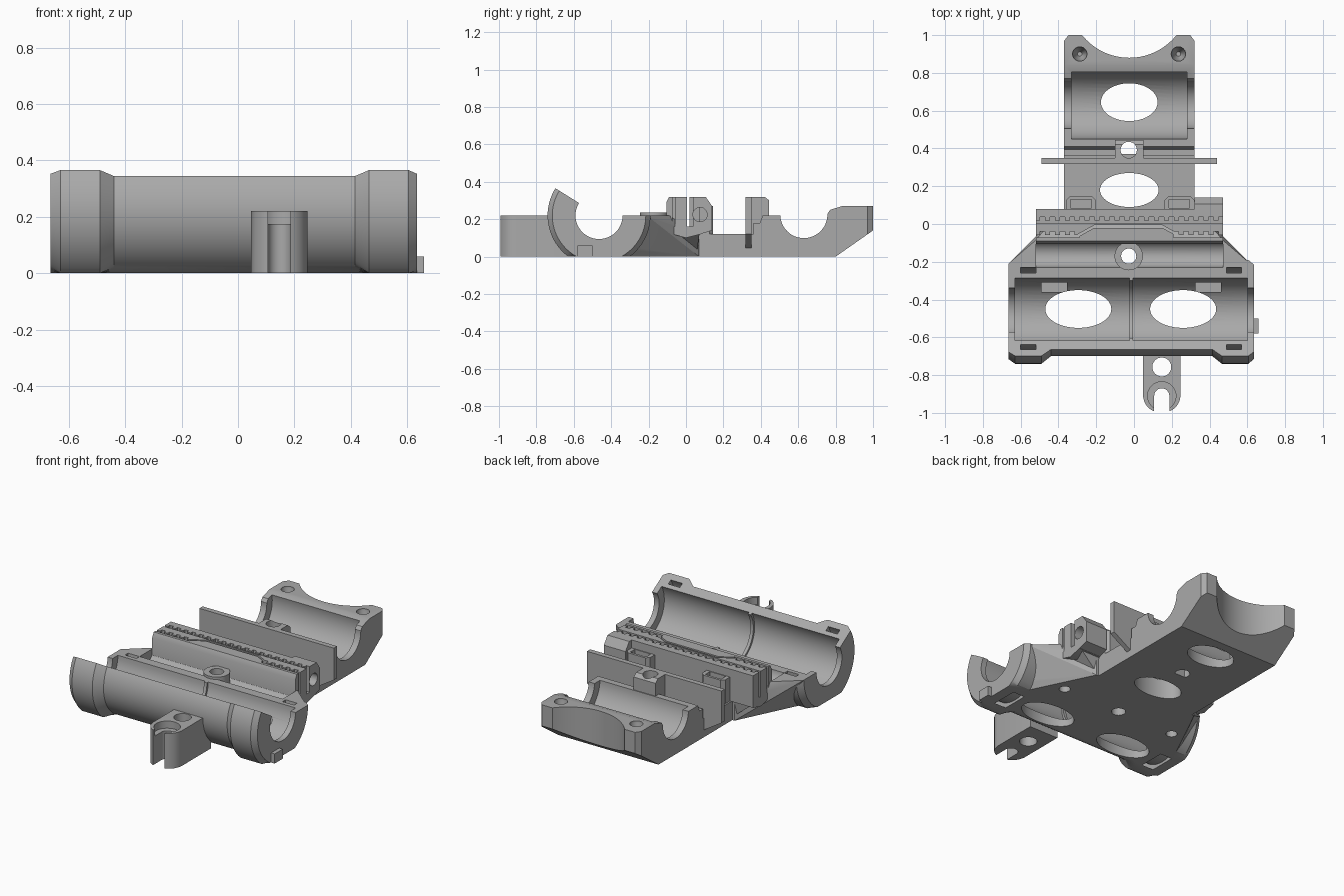
import bpy, bmesh, math
from mathutils import Vector

if "Cube" in bpy.data.objects:
    bpy.data.objects.remove(bpy.data.objects["Cube"])

grey = bpy.data.materials.new("plain grey")
grey.use_nodes = True
grey.diffuse_color = (0.4, 0.4, 0.4, 1)
grey.node_tree.nodes["Principled BSDF"].inputs["Base Color"].default_value = (0.4, 0.4, 0.4, 1)


def finish(name, bm):
    bmesh.ops.recalc_face_normals(bm, faces=bm.faces)
    mesh = bpy.data.meshes.new(name)
    bm.to_mesh(mesh)
    bm.free()
    mesh.materials.append(grey)
    ob = bpy.data.objects.new(name, mesh)
    bpy.context.collection.objects.link(ob)
    return ob


def loft(name, rings):
    bm = bmesh.new()
    loops = [[bm.verts.new(p) for p in ring] for ring in rings]
    n = len(loops[0])
    for a, b in zip(loops, loops[1:]):
        for i in range(n):
            j = (i + 1) % n
            bm.faces.new((a[i], a[j], b[j], b[i]))
    bm.faces.new(loops[0])
    bm.faces.new(loops[-1])
    return finish(name, bm)


def prism(name, pts, lo, hi, axis="z"):
    if axis == "x":
        return loft(name, [[(d, p, q) for p, q in pts] for d in (lo, hi)])
    return loft(name, [[(p, q, d) for p, q in pts] for d in (lo, hi)])


def box(name, x0, x1, y0, y1, z0, z1):
    return prism(name, [(x0, y0), (x1, y0), (x1, y1), (x0, y1)], z0, z1)


def arc(cx, cy, r, ry=None, a0=0, a1=360, n=48):
    full = a1 - a0 == 360
    angles = [math.radians(a0 + (a1 - a0) * i / (n if full else n - 1)) for i in range(n)]
    return [(cx + r * math.cos(a), cy + (ry or r) * math.sin(a)) for a in angles]


def hull(name, pts):
    bm = bmesh.new()
    for p in pts:
        bm.verts.new(p)
    res = bmesh.ops.convex_hull(bm, input=bm.verts)
    bmesh.ops.delete(bm, geom=list({v for v in res["geom_interior"] if isinstance(v, bmesh.types.BMVert)}), context="VERTS")
    return finish(name, bm)


def boolean(ob, other, mode="DIFFERENCE"):
    mod = ob.modifiers.new(mode, "BOOLEAN")
    mod.operation, mod.solver, mod.object = mode, "EXACT", other
    bpy.context.view_layer.objects.active = ob
    bpy.ops.object.modifier_apply(modifier=mod.name)


def cut(parts, cutters):
    for c in cutters:
        for ob in parts:
            boolean(ob, c)
        bpy.data.objects.remove(c)


def hole(x, y, r, ry=None, z0=-0.1, z1=0.5):
    return prism("cutter", arc(x, y, r, ry), z0, z1)


MID = -0.025            # centre line of the body across x
FY, RY, AZ = -0.465, 0.63, 0.22   # bearing axes

# Front bearing housing: open shell with thicker collars at both ends
rings = []
for x, r in ((-0.665, 0.25), (-0.63, 0.275), (-0.49, 0.275), (-0.44, 0.235),
             (0.415, 0.235), (0.465, 0.275), (0.605, 0.275), (0.635, 0.25)):
    section = [(y, max(z, 0)) for y, z in arc(FY, AZ, r, a0=148, a1=360, n=60)]
    rings.append([(x, y, z) for y, z in section + [(FY, AZ)]])
housing = loft("front_bearing_housing", rings)

# Flared deck behind the housing
deck = hull("flared_deck", [(MID + s * x, y, z) for s in (-1, 1) for x, y, z in (
    (0.36, 0.07, 0), (0.36, 0.07, 0.12), (0.6, -0.42, 0), (0.5, -0.09, 0.22),
    (0.5, -0.09, 0.17), (0.64, -0.21, 0.22), (0.64, -0.3, 0.22), (0.62, -0.38, 0.05))])
boolean(housing, deck, "UNION")
bpy.data.objects.remove(deck)

# Bearing channels, divider, tie loops and openings
cut([housing], [prism("cutter", arc(FY, AZ, 0.178), x0, x1, "x") for x0, x1 in ((-0.63, -0.025), (-0.005, 0.6))])
cut([housing], [prism("cutter", arc(FY, AZ, 0.126), -0.8, -0.5, "x"),
                prism("cutter", arc(FY, AZ, 0.126), 0.5, 0.8, "x"),
                prism("cutter", arc(FY, AZ, 0.165), -0.1, 0.1, "x")])
for x0 in (-0.6, 0.49):
    tie = prism("cutter", arc(FY, AZ, 0.235), x0, x0 + 0.08, "x")
    boolean(tie, core := prism("core", arc(FY, AZ, 0.205), x0 - 0.1, x0 + 0.2, "x"))
    bpy.data.objects.remove(core)
    cut([housing], [tie])
cut([housing], [hole(-0.295, -0.45, 0.175, 0.1), hole(0.26, -0.45, 0.175, 0.1)])
cut([housing], [box("cutter", x, x + 0.135, -0.36, -0.31, 0.04, 0.16) for x in (-0.49, 0.325)])
cut([housing], [hole(x, -0.17, 0.032, z1=0.1) for x in (-0.42, 0.37)])
cut([housing], [prism("cutter", arc(-0.16, 0.225, 0.07), -0.52, 0.47, "x")])
end_tab = box("end_tab", 0.6, 0.66, -0.58, -0.5, 0, 0.06)

# Central screw boss
boss = prism("centre_screw_boss", arc(-0.028, -0.17, 0.075), 0.05, 0.235)
cut([housing, boss], [hole(-0.028, -0.17, 0.04)])

# Belt clamp with toothed slots
clamp = prism("belt_clamp", [(-0.105, 0.13), (0.0, 0.1), (0.08, 0.12), (0.08, 0.32), (-0.09, 0.32), (-0.105, 0.29)], -0.52, 0.47, "x")
support = hull("clamp_support", [(MID + s * x, y, z) for s in (-1, 1) for x, y, z in (
    (0.37, -0.08, 0.04), (0.37, 0.06, 0.04), (0.494, -0.1, 0.14), (0.494, 0.075, 0.14))])
boolean(clamp, support, "UNION")
bpy.data.objects.remove(support)


def toothed_slot(x0, x1, y, pitch=0.0525):
    pts = [(x1, y), (x0, y)]
    x = x0
    while x + pitch <= x1 + 0.03:
        half = x + pitch / 2
        pts += [(x, y + 0.032), (half, y + 0.032), (half, y + 0.014), (x + pitch, y + 0.014)]
        x += pitch
    pts[0] = (pts[-1][0], y)
    return prism("cutter", pts, 0.16, 0.5)


cut([clamp], [toothed_slot(-0.55, 0.5, 0.005), toothed_slot(-0.55, -0.28, -0.072), toothed_slot(0.21, 0.5, -0.072)])
bridge = [(-0.3, -0.07), (-0.21, -0.02), (0.15, -0.02), (0.24, -0.07)]
cut([clamp], [prism("cutter", bridge + [(x, y + 0.014) for x, y in reversed(bridge)], 0.16, 0.5)])

# Screw lug on the clamp end and ribs behind it
lug = prism("clamp_screw_lug", [(0.075, 0.12), (0.14, 0.14), (0.14, 0.27), (0.105, 0.32), (0.075, 0.32)], 0.32, 0.47, "x")
cut([clamp, lug], [prism("cutter", arc(0.075, 0.225, 0.038), 0.3, 0.6, "x")])
for side, x in (("right", -0.36), ("left", 0.16)):
    rib = prism(side + "_clamp_rib", [(x, 0.07), (x + 0.16, 0.07), (x + 0.16, 0.125), (x + 0.14, 0.145), (x + 0.02, 0.145), (x, 0.125)], 0.1, 0.27)
    cut([rib], [box("cutter", x + 0.025, x + 0.135, 0.085, 0.13, 0.14, 0.4)])

# Middle floor
floor = box("middle_floor", -0.37, 0.32, 0.03, 0.37, 0, 0.12)
cut([floor, housing], [hole(MID, 0.18, 0.155, 0.09, z1=0.14)])

# Upright plate with sloped undersides
plate = hull("upright_plate", [(MID + s * x, y, z) for s in (-1, 1) for y in (0.318, 0.35)
                               for x, z in ((0.465, 0.32), (0.465, 0.12), (0.345, 0.045))])
plate_boss = prism("plate_screw_boss", [(0.345, 0.1), (0.445, 0.1), (0.445, 0.3), (0.42, 0.32), (0.345, 0.32)], -0.1, 0.05, "x")

# Rear bearing block with scalloped end
rear = prism("rear_bearing_block", [(0.36, 0), (0.8, 0), (1, 0.14), (1, 0.272), (0.84, 0.272),
                                    (0.77, 0.25), (0.75, 0.22), (0.41, 0.22), (0.395, 0.18), (0.36, 0.18)], -0.37, 0.32, "x")
cut([rear], [prism("cutter", arc(RY, AZ + 0.005, 0.18), -0.33, 0.28, "x"),
             prism("cutter", arc(RY, AZ + 0.005, 0.126), -0.6, 0.6, "x"),
             prism("cutter", arc(MID, 1.2, 0.32, n=96), -0.1, 0.5),
             hole(MID, 0.645, 0.15, 0.1)])
cut([rear, plate_boss], [hole(-0.028, 0.392, 0.043)])
cut([rear], [loft("cutter", [[(x, y, z) for x, y in arc(cx, 0.9, r)] for r, z in ((0.038, 0.29), (0.038, 0.26), (0.012, 0.19))])
             for cx in (-0.287, 0.235)])
for s in (-1, 1):
    edge = MID + s * 0.345
    cut([rear], [prism("cutter", [(edge - s * 0.03, 1.01), (edge + s * 0.01, 1.01), (edge + s * 0.01, 0.96), (edge, 0.97)], -0.1, 0.5)])

# Front cable bracket with open slot
CX = 0.147
outline = [(CX - 0.1, -0.62), (CX - 0.1, -0.91)] + arc(CX, -0.91, 0.098, 0.09, 190, 350, 24) + [(CX + 0.1, -0.91), (CX + 0.1, -0.62)]
bracket = prism("front_bracket", outline, 0, 0.22)
cut([bracket], [prism("cutter", arc(FY, AZ, 0.2), -0.2, 0.5, "x"),
                hole(CX, -0.757, 0.05),
                hole(CX, -0.91, 0.075, z0=0.175),
                prism("cutter", arc(CX, -0.91, 0.04, a0=0, a1=180, n=20) + [(CX - 0.04, -1.1), (CX + 0.04, -1.1)], -0.1, 0.5)])

# Keep edges crisp while smoothing the round surfaces
bpy.ops.object.select_all(action="DESELECT")
for ob in bpy.context.collection.objects:
    if ob.type == "MESH":
        ob.select_set(True)
        bpy.context.view_layer.objects.active = ob
bpy.ops.object.shade_smooth_by_angle(angle=math.radians(30))
